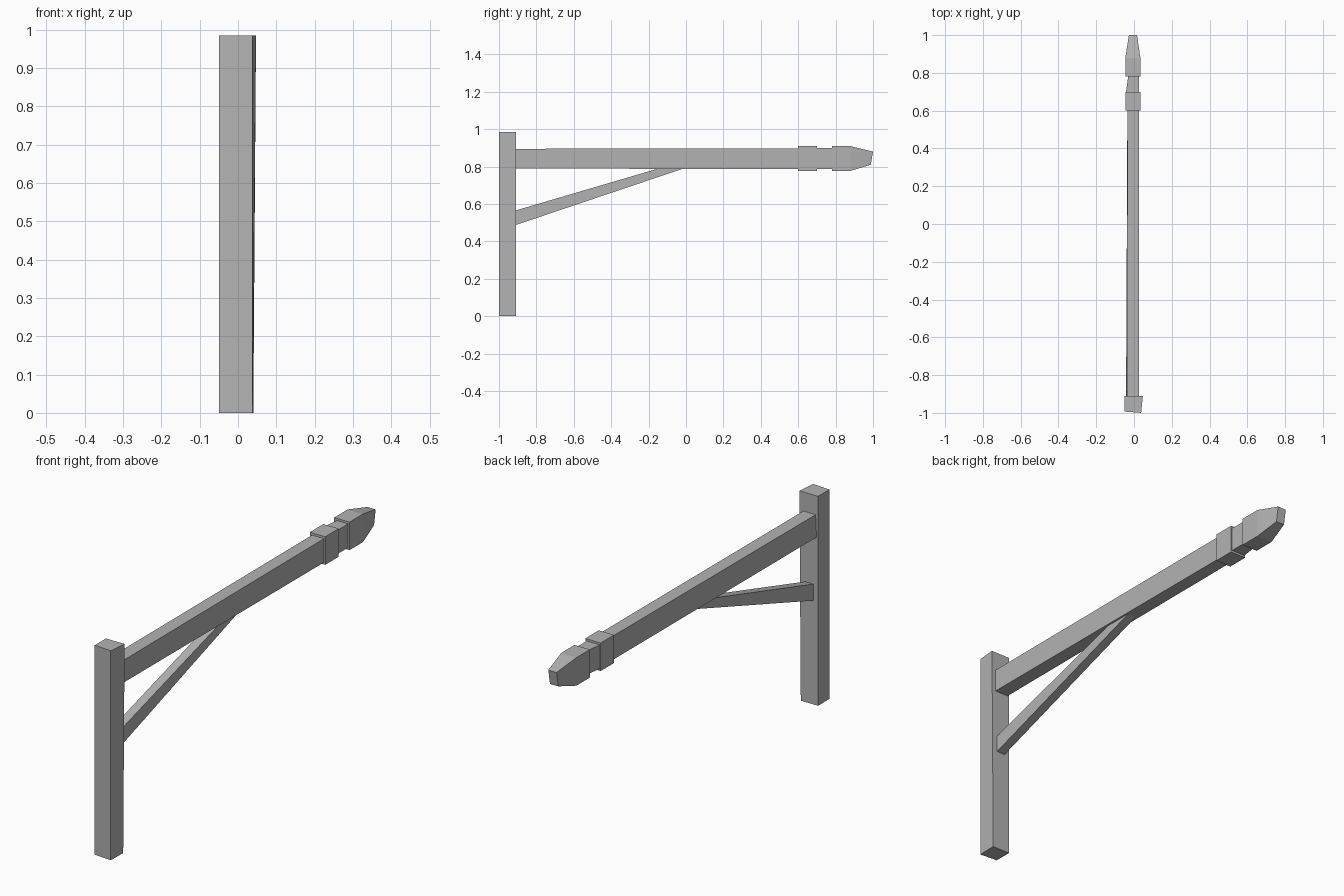
import bpy
import bmesh
from mathutils import Vector

cube = bpy.data.objects.get("Cube")
if cube:
    bpy.data.objects.remove(cube, do_unlink=True)

# Single plain grey for the whole bracket
grey = bpy.data.materials.new("grey_timber")
grey.use_nodes = True
colour = (0.45, 0.45, 0.45, 1)
grey.diffuse_color = colour
grey.node_tree.nodes["Principled BSDF"].inputs["Base Color"].default_value = colour


def loft(name, rings):
    """Join four-cornered rings into one closed, flat-faced timber."""
    bm = bmesh.new()
    loops = [[bm.verts.new(Vector(p)) for p in ring] for ring in rings]
    for a, b in zip(loops, loops[1:]):
        for i in range(4):
            j = (i + 1) % 4
            bm.faces.new((a[i], a[j], b[j], b[i]))
    bm.faces.new(loops[0])
    bm.faces.new(loops[-1])
    bmesh.ops.recalc_face_normals(bm, faces=bm.faces)
    mesh = bpy.data.meshes.new(name)
    bm.to_mesh(mesh)
    bm.free()
    mesh.materials.append(grey)
    obj = bpy.data.objects.new(name, mesh)
    bpy.context.collection.objects.link(obj)
    return obj


def section(y, x0, x1, z0, z1, lean=0.0, rake=0.0):
    """Upright ring; lean widens the lower left edge, rake pulls the foot back."""
    return [(x0 - lean, y - rake, z0), (x1, y - rake, z0), (x1, y, z1), (x0, y, z1)]


def level(z, front_right, back_right):
    """Horizontal ring for the slightly uneven post."""
    return [(-0.05, -0.993, z), (front_right, -1.0, z),
            (back_right, -0.91, z), (-0.05, -0.91, z)]


# Wall post
loft("post", [level(0, 0.038, 0.04), level(0.985, 0.038, 0.047)])

# Beam with two carved collars and a tapered tip
loft("beam", [
    section(-0.912, -0.037, 0.027, 0.79, 0.895, 0.005),
    section(0.60, -0.035, 0.027, 0.786, 0.898),
    section(0.60, -0.046, 0.034, 0.777, 0.909),
    section(0.70, -0.046, 0.034, 0.777, 0.909),
    section(0.70, -0.042, 0.027, 0.787, 0.899),
    section(0.78, -0.031, 0.027, 0.787, 0.899),
    section(0.78, -0.046, 0.034, 0.777, 0.909),
    section(0.88, -0.046, 0.034, 0.777, 0.909),
    section(1.0, -0.027, 0.016, 0.81, 0.88, 0, 0.012),
])

# Slanted brace between post and beam
loft("brace", [
    section(-0.912, -0.025, 0.018, 0.487, 0.565),
    [(-0.025, -0.015, 0.789), (0.018, -0.015, 0.789),
     (0.018, -0.15, 0.789), (-0.025, -0.15, 0.789)],
])
